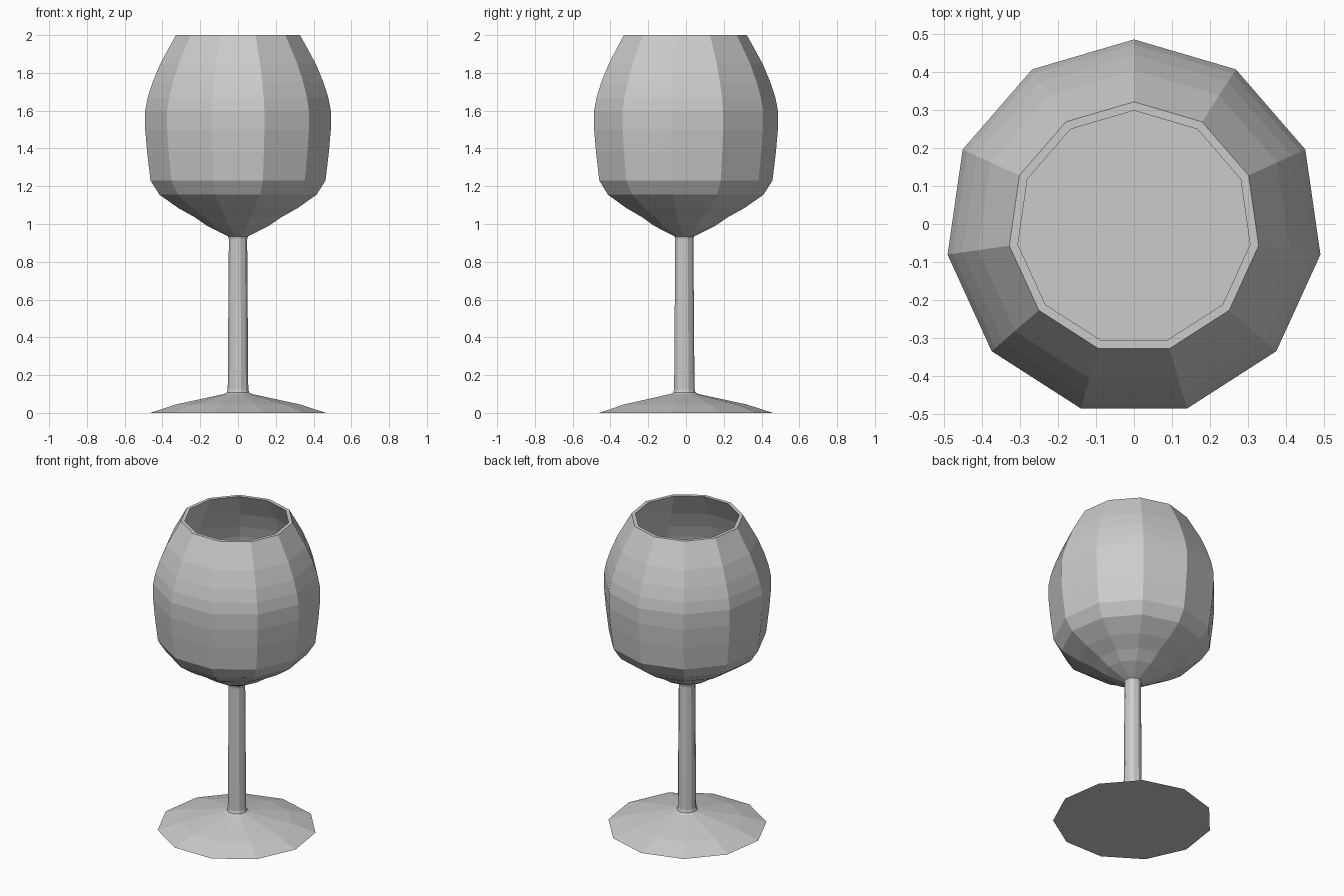
import bpy, bmesh, math

if "Cube" in bpy.data.objects:
    bpy.data.objects.remove(bpy.data.objects["Cube"])

SIDES = 11
OFFSET_Y = -0.01   # centres the odd-sided outline


def lathe(name, profile):
    """Turn (radius, z) points into an 11-sided flat-shaded solid; radius 0 makes a pole."""
    bm = bmesh.new()
    rings = []
    for r, z in profile:
        n = 1 if r == 0 else SIDES
        ring = []
        for i in range(n):
            a = math.pi / 2 + 2 * math.pi * i / SIDES
            ring.append(bm.verts.new((r * math.cos(a), r * math.sin(a) + OFFSET_Y, z)))
        rings.append(ring)
    for lo, hi in zip(rings, rings[1:]):
        for i in range(SIDES):
            j = (i + 1) % SIDES
            quad = [lo[i % len(lo)], lo[j % len(lo)], hi[j % len(hi)], hi[i % len(hi)]]
            bm.faces.new(list(dict.fromkeys(quad)))
    bmesh.ops.recalc_face_normals(bm, faces=bm.faces)
    mesh = bpy.data.meshes.new(name)
    bm.to_mesh(mesh)
    bm.free()
    obj = bpy.data.objects.new(name, mesh)
    bpy.context.collection.objects.link(obj)
    return obj


# Outer outline: foot, stem, bowl
foot_stem = [(0, 0), (0.47, 0), (0.33, 0.045), (0.075, 0.10), (0.06, 0.108),
             (0.055, 0.125), (0.049, 0.92), (0.053, 0.935)]
bowl_outer = [(0.095, 0.955), (0.165, 0.99), (0.23, 1.035), (0.32, 1.085),
              (0.42, 1.155), (0.468, 1.23), (0.486, 1.38), (0.4965, 1.50),
              (0.4965, 1.60), (0.483, 1.67), (0.457, 1.75), (0.415, 1.85), (0.332, 2.0)]

# Inner wall of the bowl, from the rim down
bowl_inner = [(0.309, 2.0), (0.392, 1.85), (0.434, 1.75), (0.460, 1.67), (0.474, 1.60),
              (0.474, 1.50), (0.464, 1.38), (0.446, 1.235), (0.405, 1.17),
              (0.31, 1.105), (0.22, 1.055), (0.155, 1.01), (0, 0.96)]
lathe("wine_glass", foot_stem + bowl_outer + bowl_inner)

# Drink with a flat surface inside the bowl
drink = [(0, 0.97), (0.15, 1.015), (0.305, 1.11), (0.40, 1.175),
         (0.443, 1.24), (0.463, 1.40), (0, 1.40)]
lathe("drink", drink)
